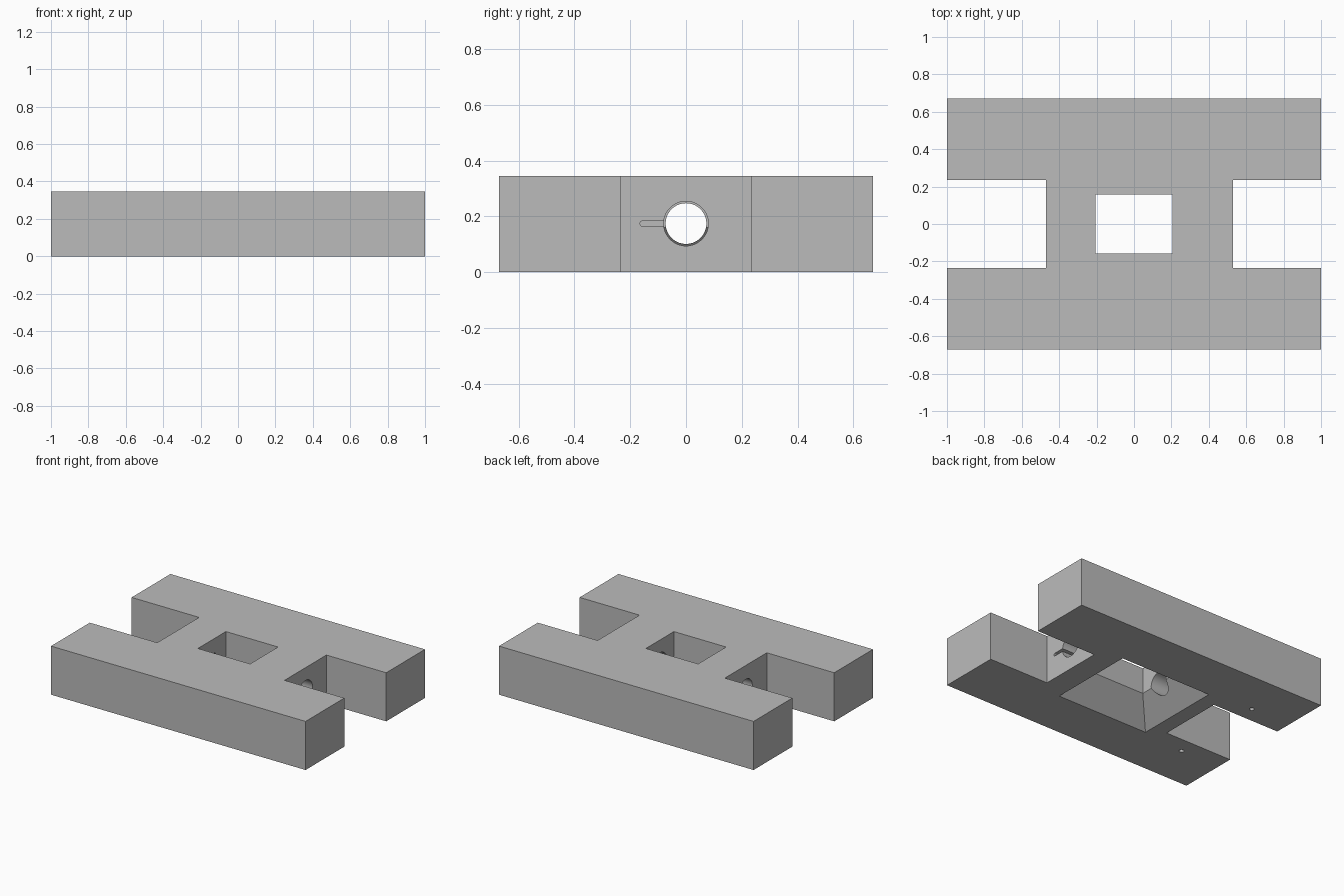
import bpy, bmesh
from math import pi, cos, sin

if "Cube" in bpy.data.objects:
    bpy.data.objects.remove(bpy.data.objects["Cube"])

grey = bpy.data.materials.new("plain grey")
grey.use_nodes = True
tone = (0.5, 0.5, 0.5, 1)
grey.diffuse_color = tone
grey.node_tree.nodes["Principled BSDF"].inputs["Base Color"].default_value = tone

HEIGHT = 0.345
HOLE_Z = 0.174


def loft(name, rings):
    """Solid skinned through closed rings of matching points."""
    bm = bmesh.new()
    loops = [[bm.verts.new(p) for p in ring] for ring in rings]
    for a, b in zip(loops, loops[1:]):
        for i in range(len(a)):
            j = (i + 1) % len(a)
            bm.faces.new((a[i], a[j], b[j], b[i]))
    bm.faces.new(loops[0][::-1])
    bm.faces.new(loops[-1])
    bmesh.ops.recalc_face_normals(bm, faces=bm.faces)
    mesh = bpy.data.meshes.new(name)
    bm.to_mesh(mesh)
    bm.free()
    obj = bpy.data.objects.new(name, mesh)
    bpy.context.collection.objects.link(obj)
    mesh.materials.append(grey)
    return obj


def rect(hx, hy, z):
    return [(-hx, -hy, z), (hx, -hy, z), (hx, hy, z), (-hx, hy, z)]


def bore_ring(x, r):
    return [(x, r * cos(a * pi / 32), HOLE_Z + r * sin(a * pi / 32)) for a in range(64)]


def pin_ring(x, y, r, z):
    return [(x + r * cos(a * pi / 12), y + r * sin(a * pi / 12), z) for a in range(24)]


def slot_ring(x, tip, root, r):
    end = [(x, tip + r - r * sin(a * pi / 8), HOLE_Z - r * cos(a * pi / 8)) for a in range(9)]
    return [(x, root, HOLE_Z - r)] + end + [(x, root, HOLE_Z + r)]


# H-shaped body, with one notch slightly deeper than the other
outline = [(-1, -0.67), (1, -0.67), (1, -0.235), (0.53, -0.235), (0.53, 0.235), (1, 0.235),
           (1, 0.67), (-1, 0.67), (-1, 0.235), (-0.47, 0.235), (-0.47, -0.235), (-1, -0.235)]
body = loft("body_block", [[(x, y, z) for x, y in outline] for z in (0, HEIGHT)])

# Window that flares out towards the underside, cross bores, key slot and pin holes
cutters = [
    loft("window_cutter", [rect(0.36, 0.315, 0), rect(0.205, 0.157, 0.16),
                           rect(0.205, 0.157, HEIGHT + 0.1)]),
    loft("wide_bore_cutter", [bore_ring(0, 0.08), bore_ring(0.7, 0.08)]),
    loft("narrow_bore_cutter", [bore_ring(-0.7, 0.073), bore_ring(0, 0.073)]),
    loft("slot_cutter", [slot_ring(0.43, -0.165, -0.03, 0.01),
                         slot_ring(0.7, -0.165, -0.03, 0.01)]),
]
for side in (-1, 1):
    cutters.append(loft("pin_hole_cutter", [pin_ring(-0.69, side * 0.35, 0.016, z)
                                            for z in (-0.1, 0.12)]))

# Extend the flare below the underside so that it cuts cleanly
for v in cutters[0].data.vertices:
    if v.co.z < 0.01:
        v.co = (v.co.x * 1.27, v.co.y * 1.314, -0.1)

bpy.context.view_layer.objects.active = body
for cutter in cutters:
    mod = body.modifiers.new(cutter.name, 'BOOLEAN')
    mod.operation = 'DIFFERENCE'
    mod.solver = 'EXACT'
    mod.object = cutter
    bpy.ops.object.modifier_apply(modifier=mod.name)
for cutter in cutters:
    bpy.data.objects.remove(cutter)

# Round bores shade smooth, flat walls stay crisp
bpy.ops.object.select_all(action='DESELECT')
body.select_set(True)
bpy.ops.object.shade_smooth_by_angle(angle=pi / 6)
